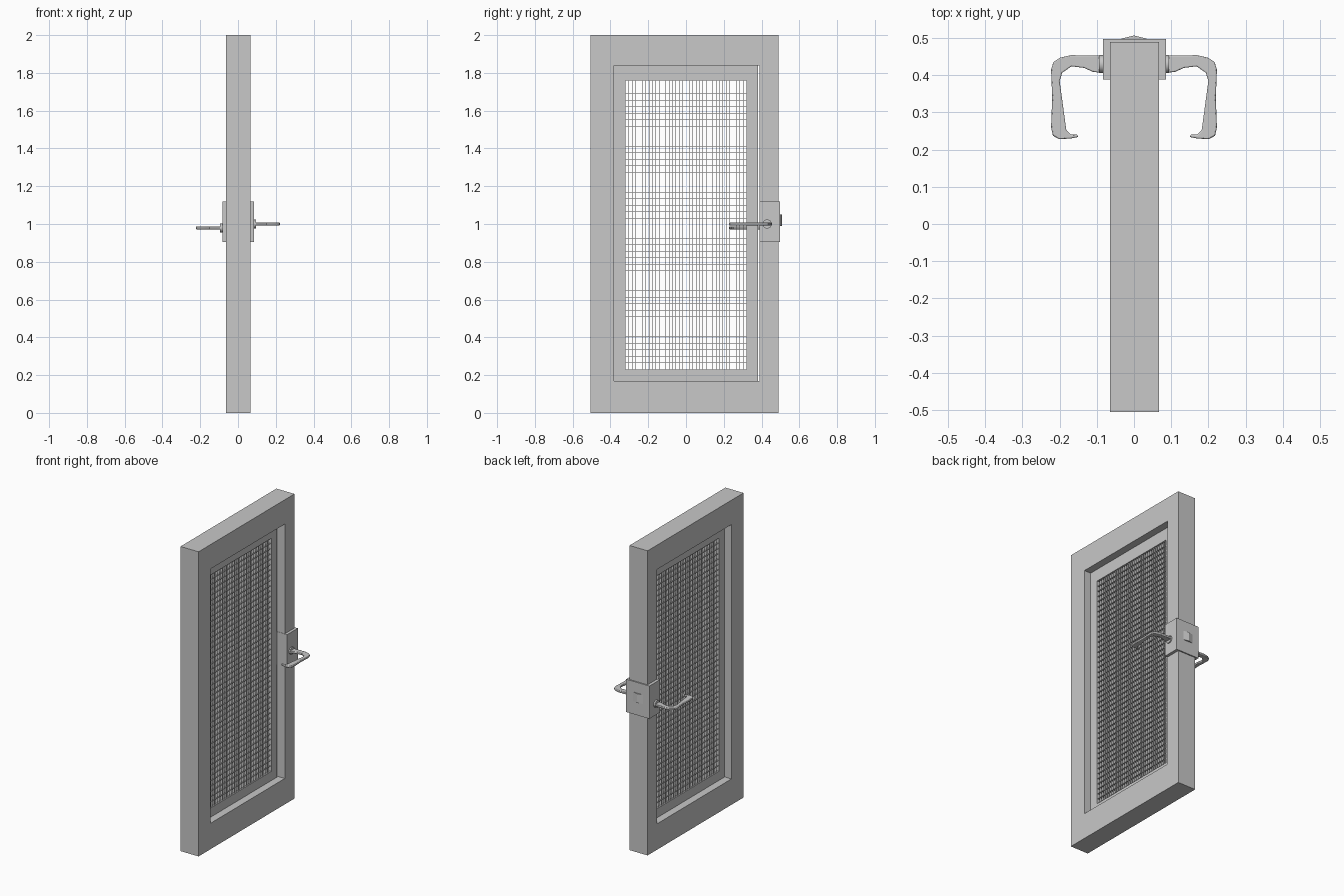
import bpy, bmesh, math
from mathutils import Vector

cube = bpy.data.objects.get("Cube")
if cube:
    bpy.data.objects.remove(cube, do_unlink=True)

grey = bpy.data.materials.new("plain grey")
grey.use_nodes = True
GREY = (0.58, 0.58, 0.58, 1)
grey.diffuse_color = GREY
grey.node_tree.nodes["Principled BSDF"].inputs["Base Color"].default_value = GREY


def finish(bm, name):
    bmesh.ops.recalc_face_normals(bm, faces=bm.faces)
    mesh = bpy.data.meshes.new(name)
    bm.to_mesh(mesh)
    bm.free()
    mesh.materials.append(grey)
    obj = bpy.data.objects.new(name, mesh)
    bpy.context.collection.objects.link(obj)
    return obj


def add_box(bm, lo, hi):
    lo, hi = Vector(lo), Vector(hi)
    verts = bmesh.ops.create_cube(bm, size=1)["verts"]
    for v in verts:
        v.co = (lo + hi) / 2 + v.co * (hi - lo)


def box(name, lo, hi):
    bm = bmesh.new()
    add_box(bm, lo, hi)
    return finish(bm, name)


def ring_frame(name, x0, x1, outer, inner):
    """Rectangular frame; outer and inner are (y0, y1, z0, z1)."""
    bm = bmesh.new()
    loops = []
    for x, (y0, y1, z0, z1) in ((x0, outer), (x1, outer), (x1, inner), (x0, inner)):
        corners = ((y0, z0), (y1, z0), (y1, z1), (y0, z1))
        loops.append([bm.verts.new((x, y, z)) for y, z in corners])
    for k in range(4):
        a, b = loops[k], loops[(k + 1) % 4]
        for i in range(4):
            j = (i + 1) % 4
            bm.faces.new((a[i], a[j], b[j], b[i]))
    return finish(bm, name)


def prism(name, profile, z0, z1):
    """Extrude an outline in the xy plane upwards."""
    bm = bmesh.new()
    face = bm.faces.new([bm.verts.new((x, y, z0)) for x, y in profile])
    new = bmesh.ops.extrude_face_region(bm, geom=[face])["geom"]
    for v in new:
        if isinstance(v, bmesh.types.BMVert):
            v.co.z = z1
    return finish(bm, name)


# Door leaf and recessed inner panel frame
ring_frame("door_frame", -0.064, 0.067, (-0.505, 0.49, 0, 2), (-0.38, 0.39, 0.17, 1.84))
ring_frame("panel_frame", -0.015, 0.018, (-0.381, 0.381, 0.169, 1.841),
           (-0.32, 0.32, 0.23, 1.76))

# Grille of thin deep slats
Y0, Y1, Z0, Z1 = -0.32, 0.32, 0.23, 1.76
T = 0.001
bm = bmesh.new()
columns, rows = 36, 44
for i in range(1, columns):
    y = Y0 + (Y1 - Y0) * i / columns
    add_box(bm, (-0.011, y - T, Z0), (0.014, y + T, Z1))
for i in range(1, rows):
    z = Z0 + (Z1 - Z0) * i / rows
    add_box(bm, (-0.0105, Y0, z - T), (0.0135, Y1, z + T))
finish(bm, "grille")

# Lock case wrapped round the door edge, with a wedge latch
box("lock_case", (-0.083, 0.388, 0.905), (0.086, 0.498, 1.12))
prism("latch", [(-0.035, 0.495), (0.035, 0.495), (0.035, 0.498), (0, 0.507), (-0.035, 0.498)],
      0.99, 1.05)

# Lever handles with round collars
lever = [(0.09, 0.453), (0.17, 0.454), (0.2, 0.447), (0.217, 0.435), (0.223, 0.415),
         (0.22, 0.34), (0.223, 0.26), (0.218, 0.237), (0.2, 0.228), (0.17, 0.23),
         (0.15, 0.234), (0.153, 0.241), (0.17, 0.24), (0.182, 0.252), (0.2, 0.385),
         (0.193, 0.407), (0.168, 0.424), (0.135, 0.42), (0.11, 0.409), (0.09, 0.407)]
for side, sign, z in (("left", 1, 1.0), ("right", -1, 0.979)):
    handle = prism(side + "_handle", [(sign * x, y) for x, y in lever], z - 0.007, z + 0.007)
    bevel = handle.modifiers.new("soft edges", "BEVEL")
    bevel.width = 0.003
    bevel.segments = 2
    bevel.limit_method = "ANGLE"
    bevel.angle_limit = math.radians(50)

    bm = bmesh.new()
    bmesh.ops.create_cone(bm, cap_ends=True, segments=24, radius1=0.024, radius2=0.024, depth=0.014)
    for v in bm.verts:
        v.co = Vector((sign * 0.087 + v.co.z, 0.43 + v.co.x, z + v.co.y))
    collar = finish(bm, side + "_collar")

    bpy.ops.object.select_all(action="DESELECT")
    for obj in (handle, collar):
        obj.select_set(True)
    bpy.context.view_layer.objects.active = handle
    bpy.ops.object.shade_smooth_by_angle(angle=math.radians(35))
